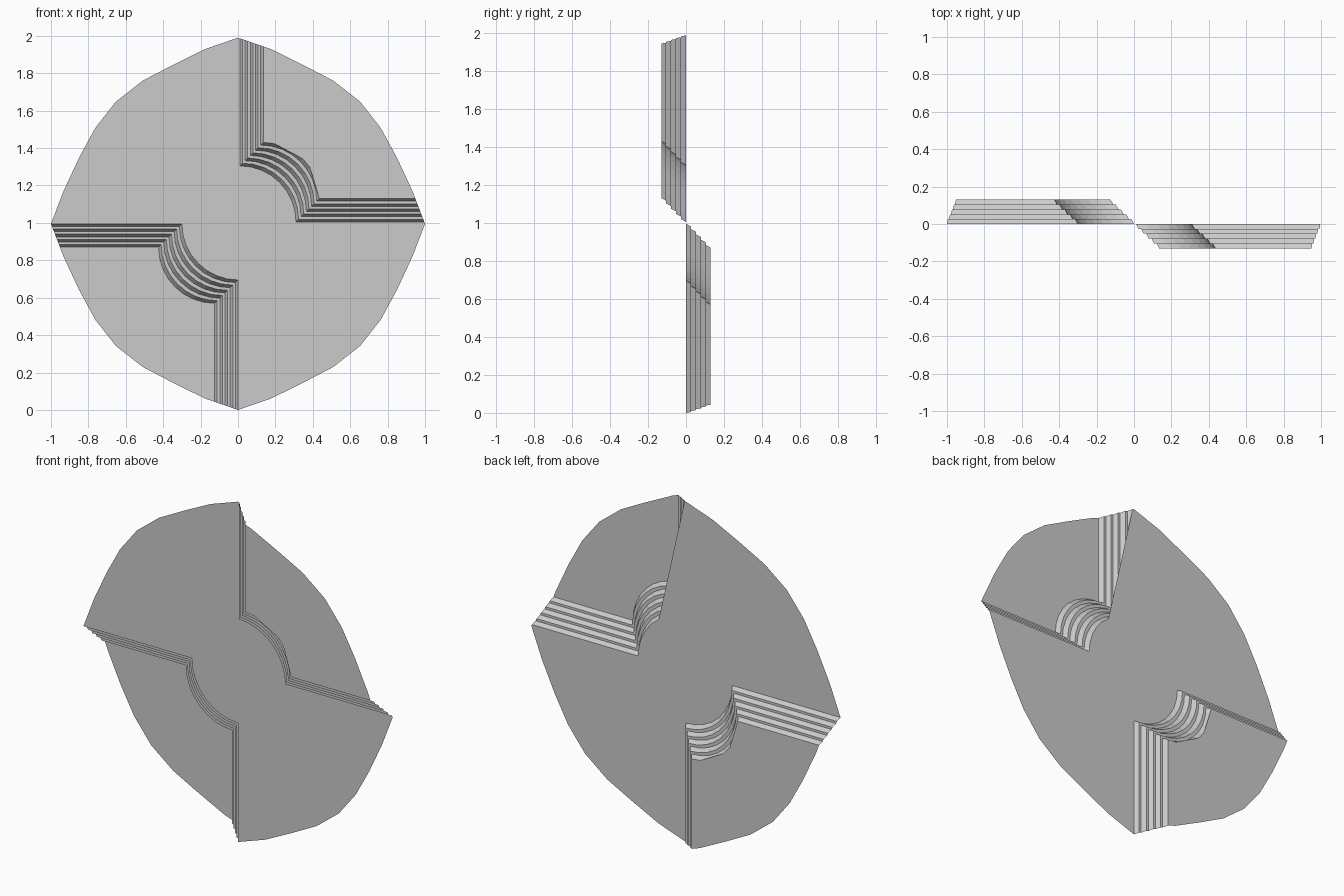
import bpy, bmesh
from math import sin, cos, pi

if "Cube" in bpy.data.objects:
    bpy.data.objects.remove(bpy.data.objects["Cube"])

CZ = 0.995                      # height of the disc centre
R = 0.30                        # radius of the curved part of the step line
STEPS, BAND, DEPTH = 5, 0.125, 0.13

# Quarter outline of the disc, from the top tip round to the right tip
RIM = [(0, 0.995), (0.177, 0.934), (0.353, 0.847), (0.51, 0.765), (0.653, 0.653),
       (0.763, 0.513), (0.85, 0.353), (0.932, 0.177), (1, 0)]


def step_line(d):
    """Step line shifted diagonally by d: straight, quarter arc, straight."""
    t = d / 0.177
    start = (d, RIM[0][1] + t * (RIM[1][1] - RIM[0][1]))
    end = (1 + t * (RIM[-2][0] - 1), d)
    arc = [(d + R * sin(a), d + R * cos(a)) for a in (i * pi / 16 for i in range(9))]
    return [start] + arc + [end]


bm = bmesh.new()


def row(points, sign, y):
    return [bm.verts.new((sign * x, sign * y, CZ + sign * z)) for x, z in points]


def stepped_quarter(sign, first):
    """Five slanted risers with flat treads, then the offset quarter plate."""
    unit = BAND / (2 * STEPS - 1)
    rows = []
    for i in range(2 * STEPS):
        y = -DEPTH * ((i + 1) // 2) / STEPS
        rows.append(row(step_line(first + i * unit), sign, y))
    for a, b in zip(rows, rows[1:]):
        for j in range(len(a) - 1):
            bm.faces.new((a[j], a[j + 1], b[j + 1], b[j]))
    rim = row(RIM[1:-1], sign, -DEPTH)
    bm.faces.new(rows[-1][::-1] + rim)
    return rows[0]


upper = stepped_quarter(1, 0.01)
lower = stepped_quarter(-1, 0.0)

# Central plate: the two remaining quarters joined through the middle
top, right = row([RIM[0], RIM[-1]], 1, 0)
left_rim = row([(-x, z) for x, z in RIM[1:-1]], 1, 0)
right_rim = row([(x, -z) for x, z in RIM[1:-1]], 1, 0)
bm.faces.new([top] + upper + [right] + right_rim[::-1] + lower + left_rim[::-1])

bmesh.ops.triangulate(bm, faces=[f for f in bm.faces if len(f.verts) > 4])
bmesh.ops.recalc_face_normals(bm, faces=bm.faces)
# Plates face the front
if sum(f.normal.y * f.calc_area() for f in bm.faces) > 0:
    bmesh.ops.reverse_faces(bm, faces=bm.faces)

mesh = bpy.data.meshes.new("stepped_disc")
bm.to_mesh(mesh)
bm.free()
disc = bpy.data.objects.new("stepped_disc", mesh)
bpy.context.collection.objects.link(disc)
